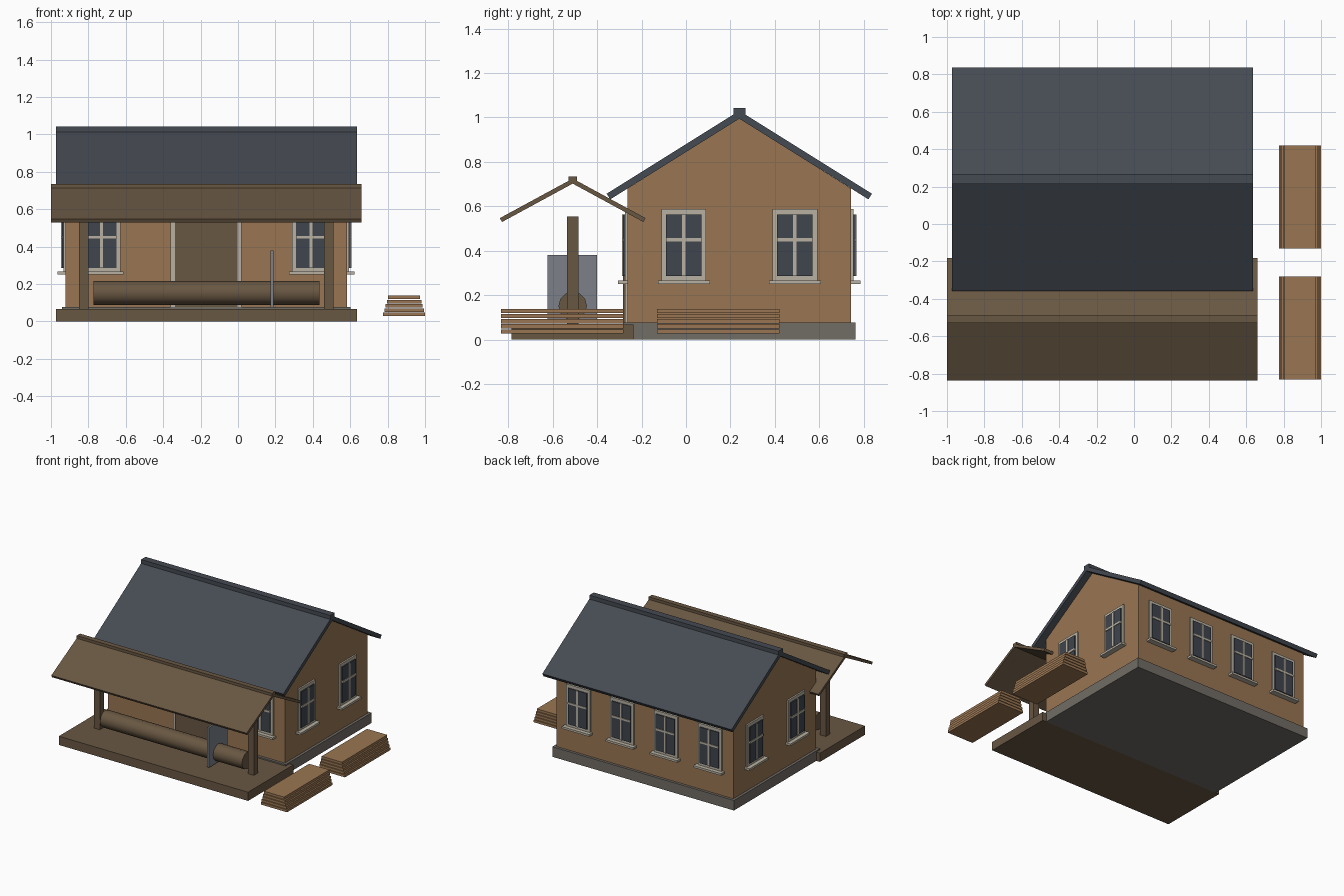
import bpy, bmesh, math
from mathutils import Matrix, Vector

cube = bpy.data.objects.get("Cube")
if cube:
    bpy.data.objects.remove(cube, do_unlink=True)


def material(name, r, g, b):
    m = bpy.data.materials.new(name)
    m.use_nodes = True
    m.diffuse_color = (r, g, b, 1)
    m.node_tree.nodes["Principled BSDF"].inputs["Base Color"].default_value = (r, g, b, 1)
    return m


TAN = material("tan wood", 0.32, 0.18, 0.085)
BROWN = material("dark brown wood", 0.14, 0.095, 0.055)
SLATE = material("slate", 0.06, 0.07, 0.085)
GLASS = material("dark glass", 0.05, 0.06, 0.075)
STONE = material("stone grey", 0.165, 0.15, 0.13)
TRIM = material("pale trim", 0.48, 0.44, 0.36)
STEEL = material("steel", 0.2, 0.22, 0.25)


def finish(name, bm, mat):
    bmesh.ops.recalc_face_normals(bm, faces=bm.faces)
    mesh = bpy.data.meshes.new(name)
    bm.to_mesh(mesh)
    bm.free()
    mesh.materials.append(mat)
    ob = bpy.data.objects.new(name, mesh)
    bpy.context.collection.objects.link(ob)
    return ob


def box(name, mat, xs, ys, zs, placing=Matrix()):
    """Box between pairs of limits, optionally moved by a matrix."""
    bm = bmesh.new()
    bmesh.ops.create_cube(bm, size=1)
    for v in bm.verts:
        v.co = placing @ Vector([(a + b) / 2 + c * (b - a)
                                 for (a, b), c in zip((xs, ys, zs), v.co)])
    return finish(name, bm, mat)


def prism(name, mat, profile, x0, x1):
    """Extrude a (y, z) profile along x."""
    bm = bmesh.new()
    face = bm.faces.new([bm.verts.new((x0, y, z)) for y, z in profile])
    new = bmesh.ops.extrude_face_region(bm, geom=[face])["geom"]
    bmesh.ops.translate(bm, vec=(x1 - x0, 0, 0),
                        verts=[g for g in new if isinstance(g, bmesh.types.BMVert)])
    return finish(name, bm, mat)


def gable_roof(name, mat, x0, x1, ridge_y, ridge_z, run, drop, thick):
    """Two sloping slabs with square-cut eaves."""
    length = math.hypot(run, drop)
    ny, nz = drop / length * thick, run / length * thick
    half = [(run, ridge_z - drop), (run - ny, ridge_z - drop - nz)]
    profile = [(0, ridge_z)] + half + [(0, ridge_z - thick * length / run)]
    profile += [(-y, z) for y, z in reversed(half)]
    prism(name, mat, [(ridge_y + y, z) for y, z in profile], x0, x1)


MID = -0.17     # middle of the house across x
RIDGE = 0.24    # middle of the house along y
HALF_W, HALF_D = 0.752, 0.503

# House body
box("foundation", STONE, (MID - 0.772, MID + 0.772), (-0.283, 0.763), (0, 0.077))
prism("house_walls", TAN,
      [(RIDGE - HALF_D, 0.077), (RIDGE + HALF_D, 0.077), (RIDGE + HALF_D, 0.68),
       (RIDGE, 0.995), (RIDGE - HALF_D, 0.68)], MID - HALF_W, MID + HALF_W)
gable_roof("main_roof", SLATE, -0.973, 0.635, RIDGE, 1.03, 0.597, 0.373, 0.03)
box("main_roof_cap", SLATE, (-0.973, 0.635), (RIDGE - 0.027, RIDGE + 0.027), (1.005, 1.043))


# Windows: built facing -y, then turned onto their wall
def window(name, placing):
    box(name + "_frame", TRIM, (-0.101, 0.101), (-0.012, 0.005), (0.26, 0.587), placing)
    box(name + "_glass", GLASS, (-0.08, 0.08), (-0.02, 0), (0.286, 0.563), placing)
    box(name + "_upright_bar", TRIM, (-0.008, 0.008), (-0.025, 0), (0.286, 0.563), placing)
    box(name + "_cross_bar", TRIM, (-0.08, 0.08), (-0.025, 0), (0.442, 0.457), placing)
    box(name + "_sill", TRIM, (-0.117, 0.117), (-0.042, 0), (0.25, 0.266), placing)


WALLS = [("front", 0, HALF_D, (-0.56, 0.56)),
         ("left", 90, HALF_W, (-0.25, 0.25)),
         ("back", 180, HALF_D, (-0.56, -0.187, 0.187, 0.56)),
         ("right", -90, HALF_W, (-0.25, 0.25))]
for side, angle, reach, offsets in WALLS:
    turn = Matrix.Translation((MID, RIDGE, 0)) @ Matrix.Rotation(math.radians(angle), 4, "Z")
    for i, u in enumerate(offsets, 1):
        window(f"{side}_window_{i}", turn @ Matrix.Translation((u, -reach, 0)))

# Door
wall_y = RIDGE - HALF_D
box("door_frame", TRIM, (MID - 0.19, MID + 0.19), (wall_y - 0.012, wall_y + 0.005), (0.07, 0.585))
box("door", BROWN, (MID - 0.166, MID + 0.166), (wall_y - 0.02, wall_y), (0.07, 0.56))

# Porch
PORCH_Y = -0.51
box("porch_deck", BROWN, (-0.973, 0.635), (-0.785, -0.236), (0, 0.067))
for side, s in (("right", -1), ("left", 1)):
    x = MID + s * 0.655
    box(side + "_porch_post", BROWN, (x - 0.025, x + 0.025),
        (PORCH_Y - 0.025, PORCH_Y + 0.025), (0.067, 0.555))
gable_roof("porch_roof", BROWN, -1.0, 0.66, PORCH_Y, 0.725, 0.328, 0.178, 0.02)
box("porch_roof_cap", BROWN, (-1.0, 0.66), (PORCH_Y - 0.02, PORCH_Y + 0.02), (0.71, 0.735))

# Log lying on the porch, with a saw blade across it
bpy.ops.mesh.primitive_cylinder_add(vertices=12, radius=0.064, depth=1.207,
                                    location=(-0.168, PORCH_Y, 0.152),
                                    rotation=(0, math.pi / 2, 0))
log = bpy.context.object
log.name = "log"
log.data.materials.append(BROWN)
bpy.ops.object.shade_smooth_by_angle(angle=math.radians(40))
box("saw_blade", STEEL, (0.174, 0.19), (-0.623, -0.4), (0.075, 0.38))

# Tapering lumber stacks
for name, y0 in (("front", -0.832), ("rear", -0.13)):
    for i in range(5):
        half = 0.112 - 0.0065 * i
        z = 0.028 + 0.0228 * i
        box(f"{name}_lumber_layer_{i + 1}", TAN, (0.888 - half, 0.888 + half),
            (y0, y0 + 0.55), (z, z + 0.0185))
